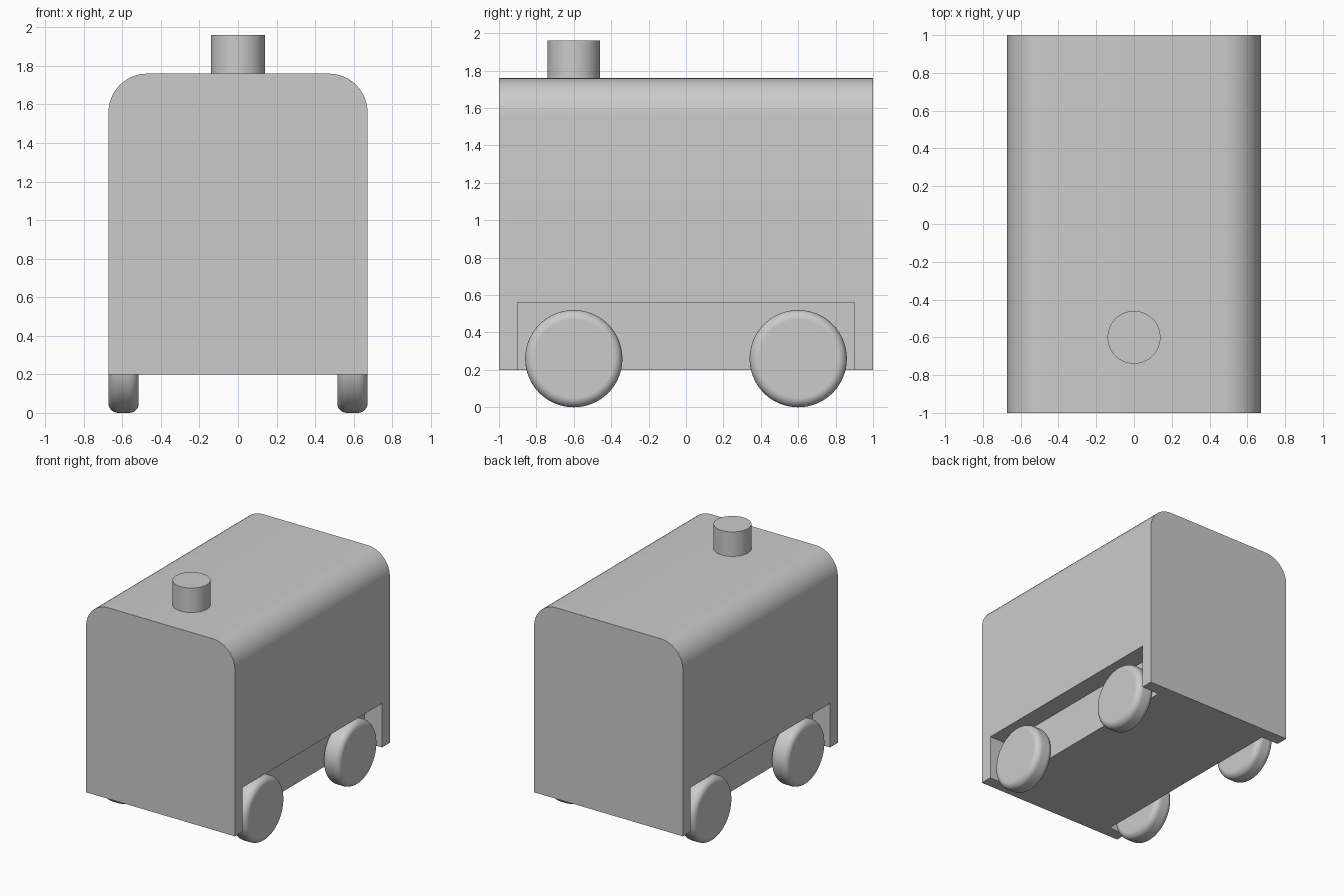
import bpy
from math import pi, sin, cos

if "Cube" in bpy.data.objects:
    bpy.data.objects.remove(bpy.data.objects["Cube"])

HALF_W, TOP, FLOOR, RADIUS = 0.672, 1.76, 0.2, 0.2
WHEEL_R, WHEEL_W = 0.26, 0.157


def select(obj):
    bpy.ops.object.select_all(action='DESELECT')
    obj.select_set(True)
    bpy.context.view_layer.objects.active = obj


def apply_modifiers(obj):
    select(obj)
    for name in [m.name for m in obj.modifiers]:
        bpy.ops.object.modifier_apply(modifier=name)


def smooth(obj):
    select(obj)
    bpy.ops.object.shade_smooth_by_angle(angle=pi / 6)


def cylinder(name, radius, depth, location, rotation=(0, 0, 0)):
    bpy.ops.mesh.primitive_cylinder_add(vertices=64, radius=radius, depth=depth,
                                        location=location, rotation=rotation)
    obj = bpy.context.object
    obj.name = name
    return obj


# Body: box section with rounded roof edges, extruded front to back
arc = [(HALF_W - RADIUS + RADIUS * cos(a), TOP - RADIUS + RADIUS * sin(a))
       for a in (i * pi / 24 for i in range(13))]
profile = [(HALF_W, FLOOR)] + arc
profile += [(-x, z) for x, z in reversed(profile)]
n = len(profile)
verts = [(x, y, z) for y in (-1, 1) for x, z in profile]
faces = [tuple(range(n)), tuple(reversed(range(n, 2 * n)))]
faces += [(i, i + n, (i + 1) % n + n, (i + 1) % n) for i in range(n)]
mesh = bpy.data.meshes.new("body")
mesh.from_pydata(verts, [], faces)
body = bpy.data.objects.new("body", mesh)
bpy.context.collection.objects.link(body)
select(body)
bpy.ops.object.mode_set(mode='EDIT')
bpy.ops.mesh.select_all(action='SELECT')
bpy.ops.mesh.normals_make_consistent(inside=False)
bpy.ops.object.mode_set(mode='OBJECT')

# Wheel recesses cut along both lower sides
recess_x = HALF_W - WHEEL_W
cutters = []
for side in (-1, 1):
    bpy.ops.mesh.primitive_cube_add(size=1, location=(side * (recess_x + 0.25), 0, 0.28))
    cutter = bpy.context.object
    cutter.name = "recess_cutter"
    cutter.scale = (0.5, 1.8, 0.56)
    cutter.hide_render = True
    cutters.append(cutter)
    cut = body.modifiers.new("recess", 'BOOLEAN')
    cut.operation = 'DIFFERENCE'
    cut.solver = 'EXACT'
    cut.object = cutter
apply_modifiers(body)
for cutter in cutters:
    bpy.data.objects.remove(cutter)
smooth(body)

# Chimney on the roof near the front
smooth(cylinder("chimney", 0.14, 0.2, (0, -0.6, TOP + 0.1)))

# Four wheels with rounded rims
for side, side_name in ((-1, "left"), (1, "right")):
    for y, end_name in ((-0.6, "front"), (0.6, "back")):
        wheel = cylinder(f"{end_name}_{side_name}_wheel", WHEEL_R, WHEEL_W,
                         (side * (HALF_W - WHEEL_W / 2), y, WHEEL_R), (0, pi / 2, 0))
        bevel = wheel.modifiers.new("rim", 'BEVEL')
        bevel.width = 0.05
        bevel.segments = 6
        bevel.limit_method = 'ANGLE'
        apply_modifiers(wheel)
        smooth(wheel)
        wheel.modifiers.new("flat_hub", 'WEIGHTED_NORMAL').keep_sharp = True
